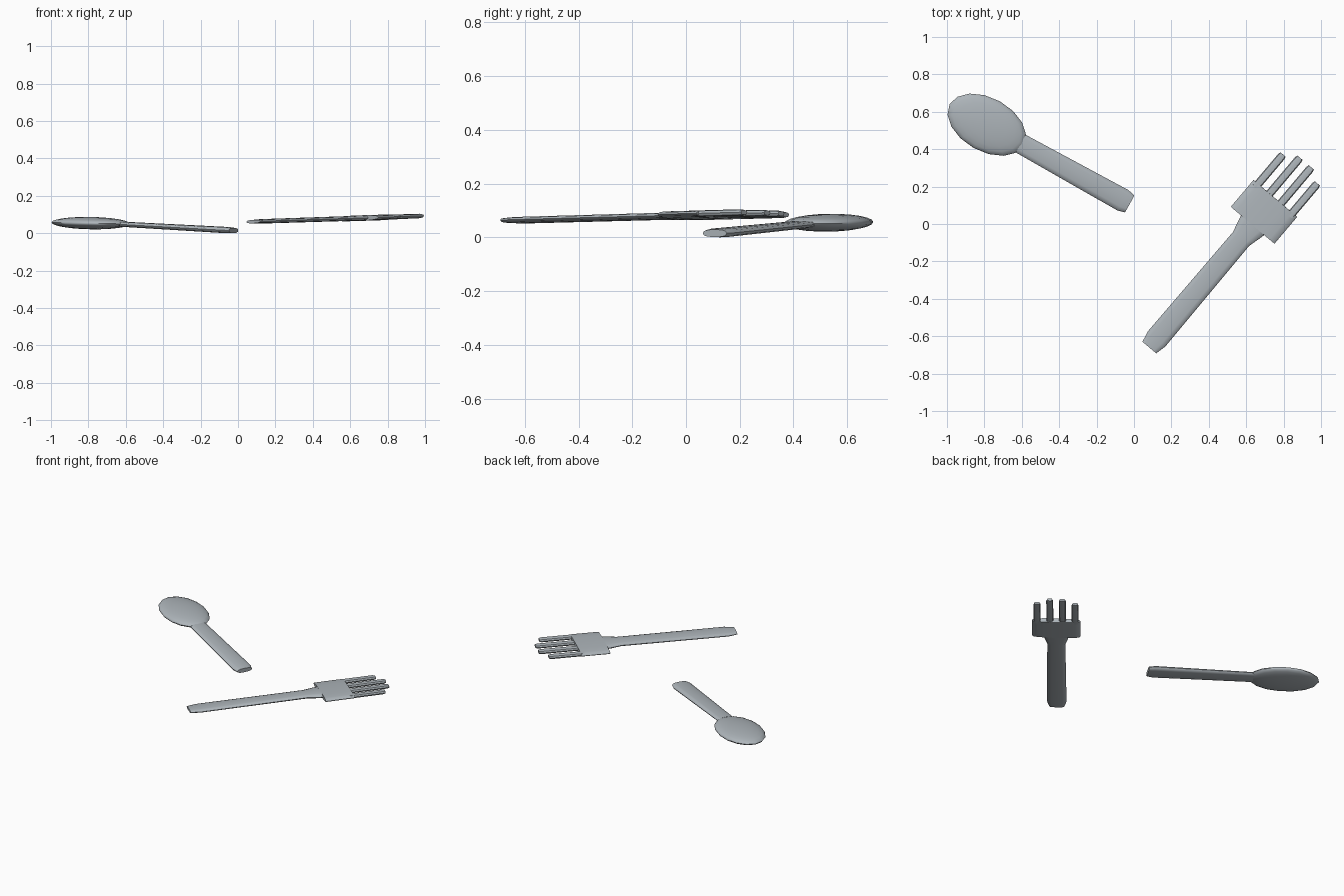
import bpy, bmesh, math
from mathutils import Matrix, Vector

if "Cube" in bpy.data.objects:
    bpy.data.objects.remove(bpy.data.objects["Cube"])

steel = bpy.data.materials.new("brushed_steel")
steel.diffuse_color = (0.42, 0.46, 0.49, 1)
steel.use_nodes = True
steel.node_tree.nodes["Principled BSDF"].inputs["Base Color"].default_value = steel.diffuse_color


def frame(x, y, z, heading, pitch, roll=0):
    """Local frame: x runs along the piece, y to its left, z up."""
    return (Matrix.Translation((x, y, z))
            @ Matrix.Rotation(heading, 4, 'Z')
            @ Matrix.Rotation(-pitch, 4, 'Y')
            @ Matrix.Rotation(roll, 4, 'X'))


def finish(name, bm, place, angle):
    bmesh.ops.recalc_face_normals(bm, faces=bm.faces)
    mesh = bpy.data.meshes.new(name)
    bm.to_mesh(mesh)
    bm.free()
    mesh.transform(place)
    mesh.materials.append(steel)
    ob = bpy.data.objects.new(name, mesh)
    bpy.context.collection.objects.link(ob)
    bpy.ops.object.select_all(action='DESELECT')
    ob.select_set(True)
    bpy.context.view_layer.objects.active = ob
    bpy.ops.object.shade_smooth_by_angle(angle=math.radians(angle))
    return ob


def bar(name, stations, place, sides=12, power=0.75, side=0, angle=50):
    """Flattened rod lofted through (along, half width, half thickness, height)."""
    bm = bmesh.new()
    rings = []
    for u, w, t, h in stations:
        ring = []
        for i in range(sides):
            a = 2 * math.pi * i / sides
            c, s = math.cos(a), math.sin(a)
            y = math.copysign(abs(c) ** power, c) * w
            z = math.copysign(abs(s) ** power, s) * t
            ring.append(bm.verts.new((u, side + y, h + z)))
        rings.append(ring)
    for a, b in zip(rings, rings[1:]):
        for i in range(sides):
            j = (i + 1) % sides
            bm.faces.new((a[i], a[j], b[j], b[i]))
    bm.faces.new(rings[0])
    bm.faces.new(rings[-1])
    return finish(name, bm, place, angle)


# Spoon: flattened oval bowl
bm = bmesh.new()
bmesh.ops.create_uvsphere(bm, u_segments=16, v_segments=12, radius=1)
bmesh.ops.scale(bm, vec=Vector((0.227, 0.143, 0.033)), verts=bm.verts)
finish("spoon_bowl", bm,
       frame(-0.787, 0.531, 0.056, math.radians(-29), math.radians(-1)), 60)

# Spoon handle, sloping down to its chamfered end
spoon = frame(-0.635, 0.446, 0.051, math.radians(-29), math.radians(-2.8))
bar("spoon_handle", [(0, 0.052, 0.012, 0), (0.03, 0.054, 0.014, 0),
                     (0.66, 0.062, 0.017, 0), (0.70, 0.051, 0.014, 0)], spoon)

# Fork frame: origin at the centre of the head
fork = frame(0.695, 0.065, 0.084, math.radians(49.8), math.radians(1.2),
             math.radians(-2))

# Fork handle, flared where it joins the head
bar("fork_handle", [(-0.95, 0.048, 0.009, 0), (-0.89, 0.062, 0.012, 0),
                    (-0.19, 0.057, 0.013, 0), (-0.125, 0.074, 0.015, 0),
                    (-0.065, 0.088, 0.014, 0)], fork)

# Fork head, a wide shallow rounded block
bar("fork_head", [(-0.094, 0.153, 0.015, 0), (0.094, 0.153, 0.015, 0)],
    fork, sides=16)

# Four tines, the middle pair longer
for n, (side, tip) in enumerate([(-0.12, 0.30), (-0.04, 0.345),
                                 (0.04, 0.345), (0.12, 0.30)]):
    bar(f"fork_tine_{n + 1}", [(0.07, 0.022, 0.012, 0), (tip - 0.015, 0.022, 0.012, 0),
                               (tip, 0.018, 0.009, 0)],
        fork, sides=8, side=side)

# Rest the set on the ground
bpy.context.view_layer.update()
low = min(v.co.z for o in bpy.data.objects for v in o.data.vertices)
for o in bpy.data.objects:
    o.data.transform(Matrix.Translation((0, 0, -low)))
